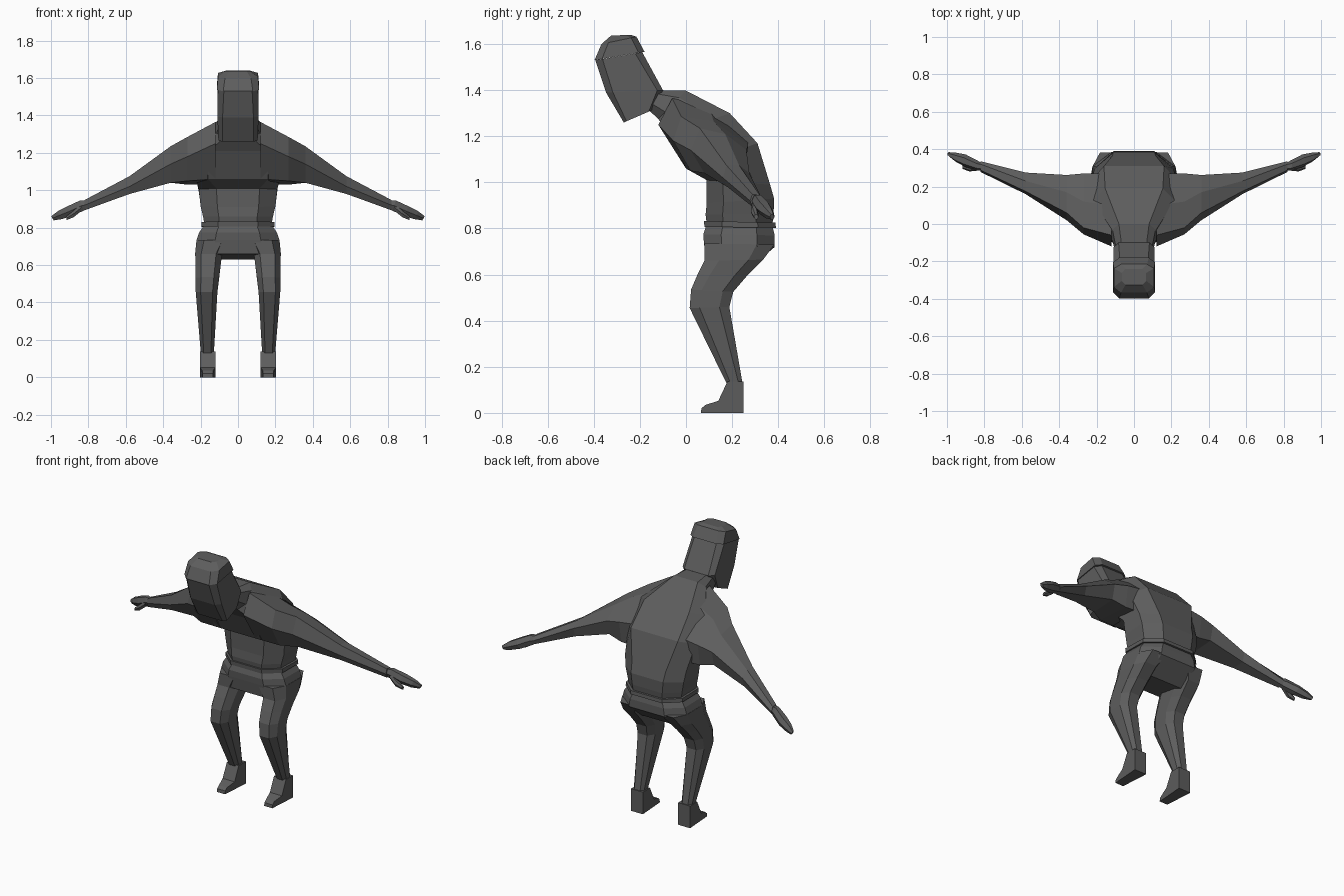
import bpy, bmesh

dark = bpy.data.materials.new("dark_grey")
dark.diffuse_color = (0.11, 0.11, 0.11, 1)


def loft(name, rings, mirror=False):
    """Skin a list of equal-sized point rings, capped at both ends."""
    bm = bmesh.new()
    loops = [[bm.verts.new(p) for p in r] for r in rings]
    for a, b in zip(loops, loops[1:]):
        for i in range(len(a)):
            j = (i + 1) % len(a)
            bm.faces.new((a[i], a[j], b[j], b[i]))
    bm.faces.new(loops[0])
    bm.faces.new(loops[-1][::-1])
    bmesh.ops.recalc_face_normals(bm, faces=bm.faces)
    me = bpy.data.meshes.new(name)
    bm.to_mesh(me)
    bm.free()
    me.materials.append(dark)
    ob = bpy.data.objects.new(name, me)
    bpy.context.collection.objects.link(ob)
    if mirror:
        m = ob.modifiers.new("mirror", "MIRROR")
        m.use_axis = (True, False, False)
        m.use_clip = False
    return ob


def octa(front, back, w, cx=0, c=0.55, f=0.25, b=0.75):
    """Chamfered section spanning a front and a back (y, z) point."""
    shape = [(-c, 0), (c, 0), (1, f), (1, b), (c, 1), (-c, 1), (-1, b), (-1, f)]
    return [(cx + u * w,
             front[0] + (back[0] - front[0]) * t,
             front[1] + (back[1] - front[1]) * t) for u, t in shape]


# Hunched torso, waist to neck
loft("torso", [
    octa((0.09, 0.82), (0.375, 0.82), 0.18),
    octa((0.085, 0.86), (0.38, 0.86), 0.187),
    octa((0.09, 0.91), (0.382, 0.93), 0.2),
    octa((0.09, 1.01), (0.365, 0.99), 0.21),
    octa((0.0, 1.06), (0.31, 1.17), 0.23, c=0.7),
    octa((-0.075, 1.21), (0.19, 1.3), 0.22, c=0.7),
    octa((-0.12, 1.275), (0.0, 1.398), 0.115, c=0.7),
    octa((-0.19, 1.34), (-0.11, 1.4), 0.095, c=0.7),
])

# Belt
loft("belt", [octa((0.08, 0.807), (0.39, 0.803), 0.195),
              octa((0.078, 0.833), (0.388, 0.825), 0.195)])

# Pelvis
loft("pelvis", [
    octa((0.09, 0.82), (0.375, 0.81), 0.178),
    octa((0.075, 0.775), (0.385, 0.77), 0.208),
    octa((0.078, 0.735), (0.385, 0.72), 0.222),
    octa((0.088, 0.66), (0.28, 0.63), 0.205, c=0.6),
])

# Bent legs
loft("leg", [
    octa((0.08, 0.735), (0.383, 0.73), 0.09, 0.132),
    octa((0.08, 0.66), (0.335, 0.665), 0.072, 0.157),
    octa((0.05, 0.6), (0.265, 0.595), 0.067, 0.16),
    octa((0.022, 0.535), (0.205, 0.525), 0.063, 0.164),
    octa((0.016, 0.455), (0.188, 0.46), 0.058, 0.168),
    octa((0.175, 0.13), (0.245, 0.13), 0.035, 0.164),
], True)

# Boots: side profile narrowed at the toe, swept across x
boot = [(0.25, 0), (0.25, 0.137), (0.18, 0.137), (0.14, 0.052),
        (0.085, 0.035), (0.067, 0.02), (0.065, 0)]
loft("boot", [[(0.162 + s * (0.041 if y > 0.1 else 0.028), y, z)
               for y, z in boot] for s in (-1, 1)], True)

# Arms: six-sided sections from chest to wrist
arm = {
    0.12: [(-.12, 1.25), (-.06, 1.365), (.10, 1.33), (.27, 1.18), (.26, 1.03), (0, 1.06)],
    0.27: [(-.055, 1.18), (-.02, 1.285), (.12, 1.265), (.27, 1.16), (.25, 1.03), (.02, 1.05)],
    0.36: [(.02, 1.14), (.06, 1.235), (.17, 1.21), (.262, 1.14), (.24, 1.05), (.08, 1.04)],
    0.58: [(.16, 1.02), (.175, 1.075), (.23, 1.075), (.275, 1.04), (.26, .985), (.18, .98)],
    0.82: [(.278, .92), (.288, .948), (.32, .945), (.335, .92), (.322, .895), (.29, .893)],
}
loft("arm", [[(x, y, z) for y, z in r] for x, r in arm.items()], True)


def slab(x, y, z, dy, dz, tilt=0.0):
    """Hexagonal hand section, leaning outward by tilt."""
    return [(x + tilt * v, y + u * dy, z + v * dz) for u, v in
            [(-1, 0), (-.5, 1), (.5, 1), (1, 0), (.5, -1), (-.5, -1)]]


# Hands and thumbs
loft("hand", [slab(0.81, 0.304, 0.922, 0.02, 0.022),
              slab(0.835, 0.312, 0.918, 0.026, 0.027, 0.01),
              slab(0.90, 0.338, 0.888, 0.034, 0.026, 0.012),
              slab(0.955, 0.358, 0.866, 0.024, 0.021, 0.01),
              slab(0.992, 0.374, 0.85, 0.01, 0.011, 0.006)], True)
loft("thumb", [slab(0.84, 0.303, 0.905, 0.018, 0.018),
               slab(0.88, 0.297, 0.873, 0.016, 0.018),
               slab(0.918, 0.305, 0.85, 0.01, 0.01)], True)

# Long head and jaw
loft("head", [
    octa((-0.27, 1.26), (-0.15, 1.312), 0.105, c=0.8, f=0.1, b=0.9),
    octa((-0.347, 1.39), (-0.1, 1.4), 0.11, c=0.75, f=0.12, b=0.9),
    octa((-0.393, 1.53), (-0.19, 1.565), 0.108, c=0.7, f=0.15, b=0.85),
])

# Cap of hair
loft("hair", [
    octa((-0.397, 1.53), (-0.18, 1.567), 0.113, c=0.7, f=0.15, b=0.88),
    octa((-0.367, 1.6), (-0.215, 1.632), 0.107, c=0.65, f=0.2, b=0.85),
    octa((-0.325, 1.637), (-0.24, 1.64), 0.065, c=0.7),
])
